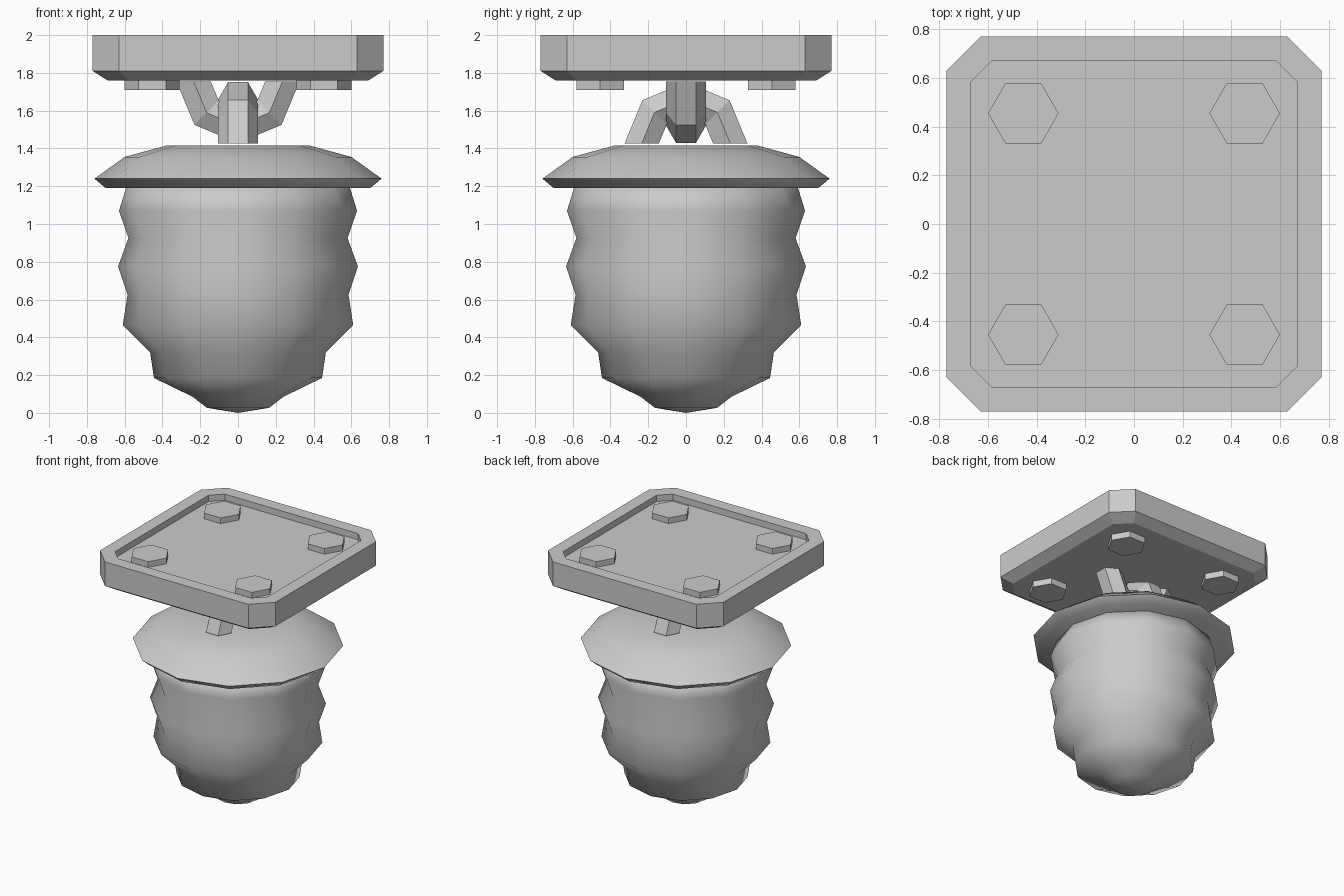
import bpy, bmesh
from math import sin, cos, pi, radians

cube = bpy.data.objects.get("Cube")
if cube:
    bpy.data.objects.remove(cube, do_unlink=True)

grey = bpy.data.materials.new("light grey")
grey.use_nodes = True
colour = (0.6, 0.6, 0.6, 1)
grey.diffuse_color = colour
grey.node_tree.nodes["Principled BSDF"].inputs["Base Color"].default_value = colour


def loft(name, rings, smooth=None):
    """Skin a list of equal-sized point rings and close both ends."""
    bm = bmesh.new()
    rows = [[bm.verts.new(p) for p in ring] for ring in rings]
    n = len(rows[0])
    for a, b in zip(rows, rows[1:]):
        for i in range(n):
            j = (i + 1) % n
            bm.faces.new((a[i], a[j], b[j], b[i]))
    bm.faces.new(rows[0][::-1])
    bm.faces.new(rows[-1])
    bmesh.ops.remove_doubles(bm, verts=bm.verts, dist=0.0001)
    bmesh.ops.recalc_face_normals(bm, faces=bm.faces)
    mesh = bpy.data.meshes.new(name)
    bm.to_mesh(mesh)
    bm.free()
    mesh.materials.append(grey)
    obj = bpy.data.objects.new(name, mesh)
    bpy.context.collection.objects.link(obj)
    if smooth:
        bpy.ops.object.select_all(action="DESELECT")
        obj.select_set(True)
        bpy.context.view_layer.objects.active = obj
        bpy.ops.object.shade_smooth_by_angle(angle=radians(smooth))
    return obj


def circle(r, z, sides, x=0, y=0):
    return [(x + r * cos(2 * pi * i / sides), y + r * sin(2 * pi * i / sides), z)
            for i in range(sides)]


def clipped_square(h, cut, z):
    k = h - cut
    return [(h, -k, z), (h, k, z), (k, h, z), (-k, h, z),
            (-h, k, z), (-h, -k, z), (-k, -h, z), (k, -h, z)]


def half_link(name, centre_z, direction, along_x):
    """Half of an eight-sided ring with a hexagonal section."""
    rings = []
    for step in range(5):
        a = direction * step * pi / 4
        ring = []
        for i in range(6):
            t = pi / 6 + i * pi / 3
            r, side = 0.235 + 0.105 * cos(t), 0.105 * sin(t)
            u, z = r * cos(a), centre_z + r * sin(a)
            ring.append((u, side, z) if along_x else (side, u, z))
        rings.append(ring)
    return loft(name, rings)


# Mounting plate with a bevelled underside and a recessed top
loft("mounting_plate", [clipped_square(*s) for s in (
    (0.69, 0.11, 1.76), (0.77, 0.14, 1.81), (0.77, 0.14, 2.0),
    (0.67, 0.085, 2.0), (0.67, 0.085, 1.95))])

# Hexagonal bolts running through the plate corners
for x, side in ((0.455, "left"), (-0.455, "right")):
    for y, end in ((-0.455, "front"), (0.455, "back")):
        loft(f"bolt_{end}_{side}",
             [circle(0.145, z, 6, x, y) for z in (1.71, 1.995)])

# Interlocked hanging links
half_link("upper_link", 1.755, -1, True)
half_link("lower_link", 1.425, 1, False)

# Faceted cap with a sharp rim
loft("cap", [circle(r, z, 12) for r, z in (
    (0.7, 1.19), (0.76, 1.24), (0.6, 1.355), (0.38, 1.415))], 50)

# Ribbed bulb tapering to a shallow point
loft("bulb", [circle(r, z, 12) for r, z in (
    (0.59, 1.2), (0.63, 1.07), (0.58, 0.925), (0.635, 0.775),
    (0.585, 0.625), (0.61, 0.465), (0.465, 0.32), (0.445, 0.185),
    (0.24, 0.085), (0.165, 0.027), (0.001, 0.0))], 75)
